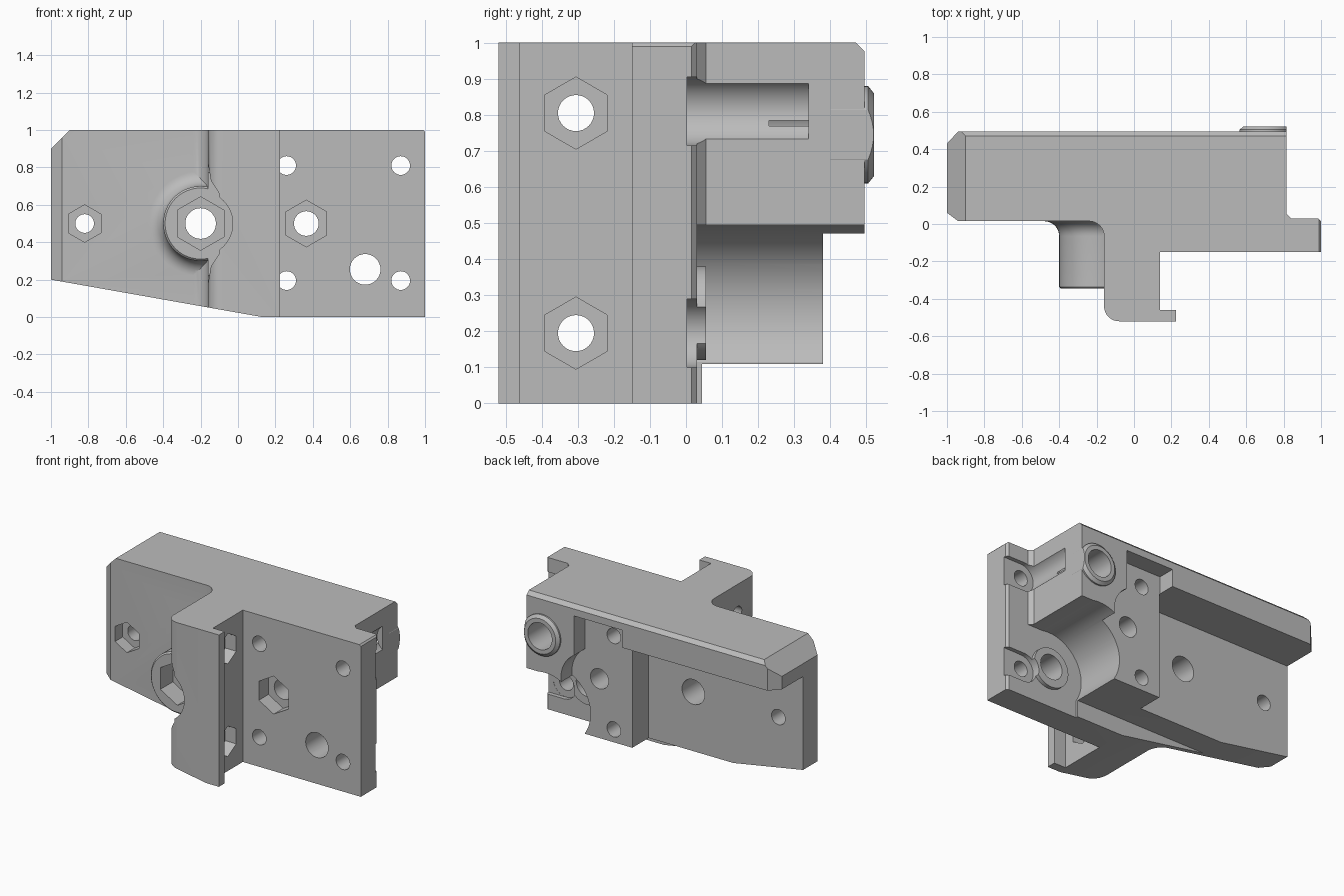
import bpy
import bmesh
from math import sin, cos, pi, radians
from mathutils import Vector

start = bpy.data.objects.get("Cube")
if start:
    bpy.data.objects.remove(start, do_unlink=True)

grey = bpy.data.materials.new("plain grey")
grey.use_nodes = True
grey.diffuse_color = (0.5, 0.5, 0.5, 1)
grey.node_tree.nodes["Principled BSDF"].inputs["Base Color"].default_value = (0.5, 0.5, 0.5, 1)

PLACE = {
    "x": lambda p, d: Vector((d, p[0], p[1])),
    "y": lambda p, d: Vector((p[0], d, p[1])),
    "z": lambda p, d: Vector((p[0], p[1], d)),
}


def loft(name, sections, axis):
    """Solid through matching outlines, each given as (points, depth)."""
    bm = bmesh.new()
    rings = [[bm.verts.new(PLACE[axis](p, d)) for p in pts] for pts, d in sections]
    for a, b in zip(rings, rings[1:]):
        for i in range(len(a)):
            j = (i + 1) % len(a)
            bm.faces.new((a[i], a[j], b[j], b[i]))
    bm.faces.new(rings[0][::-1])
    bm.faces.new(rings[-1])
    bmesh.ops.recalc_face_normals(bm, faces=bm.faces)
    mesh = bpy.data.meshes.new(name)
    bm.to_mesh(mesh)
    bm.free()
    mesh.materials.append(grey)
    ob = bpy.data.objects.new(name, mesh)
    bpy.context.collection.objects.link(ob)
    return ob


def prism(pts, axis, a, b, name="tool"):
    return loft(name, [(pts, a), (pts, b)], axis)


def box(x0, x1, y0, y1, z0, z1):
    return prism([(x0, y0), (x1, y0), (x1, y1), (x0, y1)], "z", z0, z1)


def circle(c, r, n=48):
    return [(c[0] + r * sin(2 * pi * i / n), c[1] + r * cos(2 * pi * i / n)) for i in range(n)]


def rod(c, r, a, b, axis="y", n=48):
    return prism(circle(c, r, n), axis, a, b)


def arc(c, r, a0, a1, n=10):
    return [(c[0] + r * cos(radians(a0 + (a1 - a0) * i / n)),
             c[1] + r * sin(radians(a0 + (a1 - a0) * i / n))) for i in range(n + 1)]


def combine(tool, operation):
    tool.hide_render = True
    mod = body.modifiers.new(operation, "BOOLEAN")
    mod.operation = operation
    mod.solver = "EXACT"
    mod.object = tool
    bpy.context.view_layer.objects.active = body
    bpy.ops.object.modifier_apply(modifier=mod.name)
    bpy.data.objects.remove(tool, do_unlink=True)


def cut(tool):
    combine(tool, "DIFFERENCE")


def add(tool):
    combine(tool, "UNION")


# Main envelope: plan outline trimmed by the front outline
plan = [(-1, .06), (-.94, .015)]
plan += arc((-.24, -.065), .08, 90, 0)
plan += arc((-.08, -.44), .08, 180, 270)
plan += [(.225, -.52), (.225, -.46), (.14, -.46), (.14, -.15), (1, -.15), (1, .015),
         (.985, .03), (.84, .03), (.815, .055), (.815, .495), (-.94, .495), (-1, .43)]
body = prism(plan, "z", 0, 1, "mounting_bracket")
outline = [(-1, .2), (.13, 0), (1.01, 0), (1.01, .98), (.98, 1.01),
           (-.89, 1.01), (-1.01, .89), (-1.01, .202)]
combine(prism(outline, "y", -.7, .7), "INTERSECT")

# Chamfer on the rear top edge
cut(prism([(.47, 1.001), (.496, .975), (.6, .975), (.6, 1.1), (.47, 1.1)], "x", -1.1, 1.1))

# Rear pockets leaving the roof, wall and screw block
cut(box(-1.1, .125, .21, .7, -.1, .815))
cut(box(.12, .47, .38, .7, -.1, .93))
cut(box(-1.1, 1.1, .045, .7, -.1, .11))
cut(rod((.365, .5), .2, .38, .7))
# Rounded clearance beside the screw block
cut(rod((.68, .25), .25, .03, .7, n=64))
cut(box(.68, 1.1, .03, .7, -.1, .495))
cut(box(.47, 1.1, .03, .7, -.1, .25))
# Raised ring around the large plate hole
add(rod((.68, .25), .13, 0, .055))

# Access notch in the front block
notch = [(-.16, .82), (-.145, .73), (-.1, .66)]
notch = [(-.3, .82)] + notch + [(x, 1 - z) for x, z in reversed(notch)] + [(-.3, .18)]
cut(prism(notch, "y", -.7, -.346))
cut(rod((-.2, .5), .172, -.7, -.346))

# Front boss with a flared root
profile = [(.19, -.346), (.2, -.336)]
profile += [(r, y) for r, y in arc((.28, -.065), .08, 180, 90, 8)] + [(.28, .1)]
add(loft("front_boss", [(circle((-.2, .5), r), y) for r, y in profile], "y"))

# Rear screw boss, flush with the side, and its blind hole
rear = [(.135, .4), (.135, .505), (.115, .521)]
add(loft("rear_boss", [(circle((.7, .745), r), y) for r, y in rear], "y"))
cut(box(.816, 1.1, .056, .7, .5, 1.1))
cut(rod((.7, .745), .088, .23, .7))

# Screw head channels at the plate corners
for z, depth in ((.81, .34), (.195, .3)):
    cut(rod((.87, z), .095, .002, depth))
    cut(box(.87, 1.1, .003, .15, z - .095, z + .095))

# Plain through holes
for x, z, r in ((.26, .81, .05), (.26, .195, .05), (.87, .81, .05),
                (.87, .195, .05), (.68, .255, .082)):
    cut(rod((x, z), r, -.25, .45, n=32))

# Bolt holes with hexagonal nut pockets
for x, z, r, hexagon, front, depth in ((-.82, .5, .05, .1, .015, .08),
                                       (-.2, .5, .082, .143, -.346, .13),
                                       (.365, .5, .066, .125, -.15, .1)):
    cut(rod((x, z), r, -.345 if x == -.2 else front - .1, .45, n=32))
    cut(rod((x, z), hexagon, front - .05, front + depth, n=6))
for z in (.195, .805):
    cut(rod((-.305, z), .05, -.4, .2, "x", 32))
    cut(rod((-.305, z), .1, .06, .2, "x", 6))

# Smooth the round walls and keep the machined edges sharp
bpy.ops.object.select_all(action="DESELECT")
body.select_set(True)
bpy.context.view_layer.objects.active = body
bpy.ops.object.shade_smooth_by_angle(angle=radians(25))
